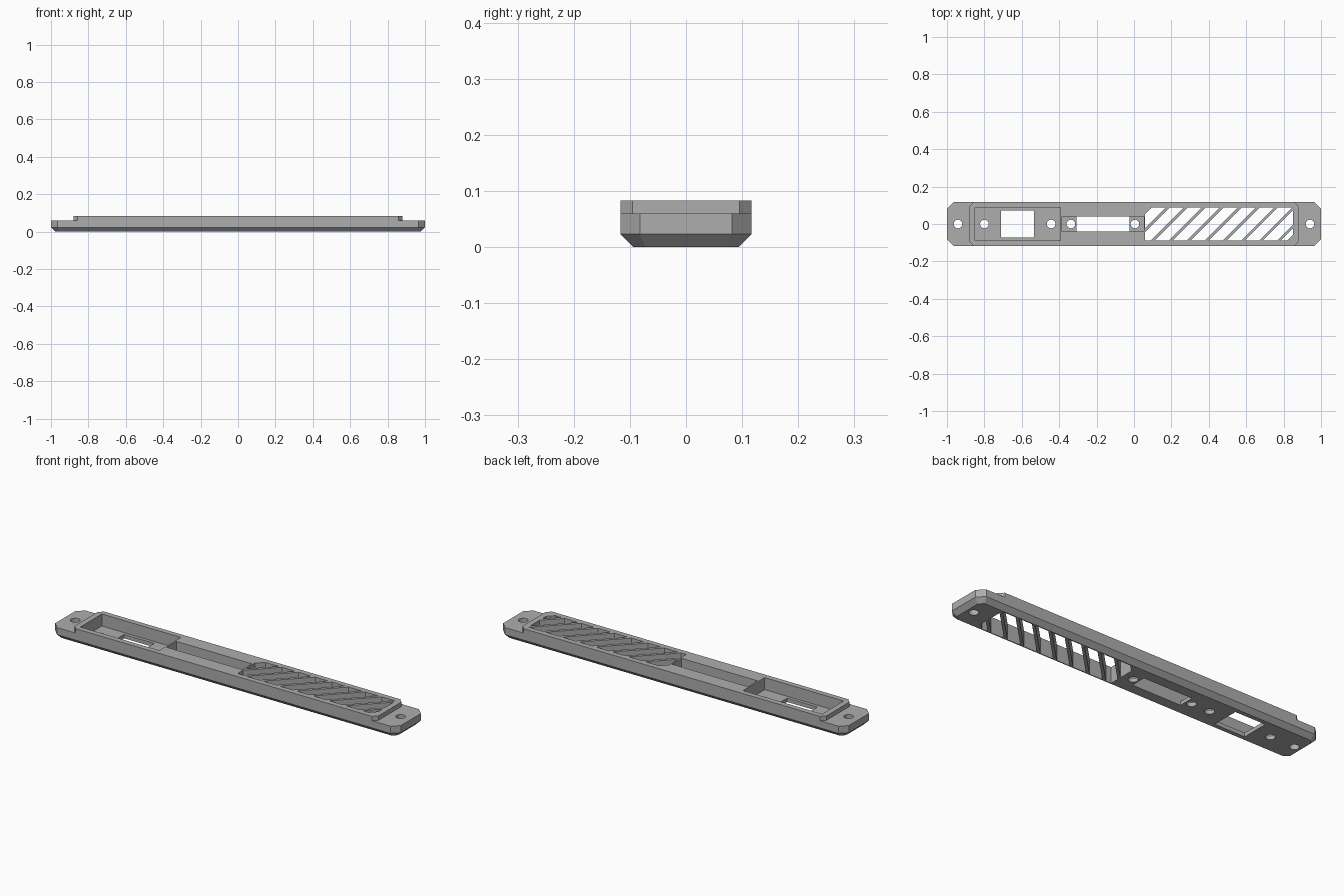
import bpy, bmesh, math

cube = bpy.data.objects.get("Cube")
if cube:
    bpy.data.objects.remove(cube, do_unlink=True)

grey = bpy.data.materials.new("mid grey plastic")
grey.use_nodes = True
COLOR = (0.42, 0.42, 0.42, 1)
grey.diffuse_color = COLOR
grey.node_tree.nodes["Principled BSDF"].inputs["Base Color"].default_value = COLOR

HALF_W, TOP, STEP, BEVEL, CORNER = 0.117, 0.083, 0.06, 0.023, 0.035
FLOOR = 0.02


def loft(name, rings):
    """Closed solid through a stack of (outline, z) rings."""
    bm = bmesh.new()
    loops = [[bm.verts.new((x, y, z)) for x, y in pts] for pts, z in rings]
    bm.faces.new(loops[0])
    bm.faces.new(loops[-1])
    for a, b in zip(loops, loops[1:]):
        for i in range(len(a)):
            j = (i + 1) % len(a)
            bm.faces.new((a[i], a[j], b[j], b[i]))
    bmesh.ops.recalc_face_normals(bm, faces=bm.faces)
    mesh = bpy.data.meshes.new(name)
    bm.to_mesh(mesh)
    bm.free()
    mesh.materials.append(grey)
    obj = bpy.data.objects.new(name, mesh)
    bpy.context.scene.collection.objects.link(obj)
    return obj


def octagon(x, y, c):
    return [(x, c - y), (x, y - c), (x - c, y), (c - x, y),
            (-x, y - c), (-x, c - y), (c - x, -y), (x - c, -y)]


def rect(x0, x1, h):
    return [(x0, -h), (x1, -h), (x1, h), (x0, h)]


def circle(x, r, n=32):
    return [(x + r * math.cos(math.tau * i / n), r * math.sin(math.tau * i / n))
            for i in range(n)]


def clip(pts, a, b, d):
    """Keep the part of a convex outline where a*x + b*y <= d."""
    out = []
    for p, q in zip(pts, pts[1:] + pts[:1]):
        dp, dq = a * p[0] + b * p[1] - d, a * q[0] + b * q[1] - d
        if dp <= 0:
            out.append(p)
        if dp * dq < 0:
            t = dp / (dp - dq)
            out.append((p[0] + t * (q[0] - p[0]), p[1] + t * (q[1] - p[1])))
    return out


# Long plate with clipped corners and a bevelled underside
inner = octagon(1 - BEVEL, HALF_W - BEVEL, CORNER - BEVEL * (2 - math.sqrt(2)))
outer = octagon(1, HALF_W, CORNER)
plate = loft("vented_mounting_plate", [(inner, 0), (outer, BEVEL), (outer, TOP)])

cuts = []


def cut(pts, z0=-0.1, z1=0.2):
    obj = loft("cutter", [(pts, z0), (pts, z1)])
    obj.hide_render = True
    cuts.append(obj)


# Lowered end ears, leaving a raised deck with clipped corners
for s in (-1, 1):
    ear = [(0.857, 0.2), (0.857, HALF_W), (0.879, 0.095), (0.879, -0.095),
           (0.857, -HALF_W), (0.857, -0.2), (1.1, -0.2), (1.1, 0.2)]
    cut([(s * x, y) for x, y in ear], STEP)

# Pockets in the deck and the openings through their floors
cut(rect(-0.85, -0.393, 0.089), FLOOR)
cut(rect(-0.71, -0.535, 0.072))
cut(rect(-0.385, 0.053, 0.04), FLOOR)
cut(rect(-0.307, -0.025, 0.0401))

# Screw holes
for x in (-0.941, -0.80, -0.443, -0.337, 0.005, 0.941):
    cut(circle(x, 0.023))

# Slanted vent slots, trimmed to a panel with two clipped corners
x0, x1, h, clipped = 0.06, 0.85, 0.089, 0.032
panel = rect(x0, x1, h)
panel = clip(panel, -1, 1, h - x0 - clipped)
panel = clip(panel, 1, -1, h + x1 - clipped)
PITCH, BAR = 0.0963, 0.021
for i in range(10):
    bar = 0.093 + (i - 1) * PITCH
    slot = clip(panel, -1, 1, -(bar + BAR / 2))
    slot = clip(slot, 1, -1, bar + PITCH - BAR / 2)
    if len(slot) > 2:
        cut(slot)

# Carve everything out of the plate
for c in cuts:
    mod = plate.modifiers.new("cut", 'BOOLEAN')
    mod.operation, mod.solver, mod.object = 'DIFFERENCE', 'EXACT', c
deps = bpy.context.evaluated_depsgraph_get()
plate.data = bpy.data.meshes.new_from_object(plate.evaluated_get(deps))
plate.modifiers.clear()
for c in cuts:
    bpy.data.objects.remove(c, do_unlink=True)
